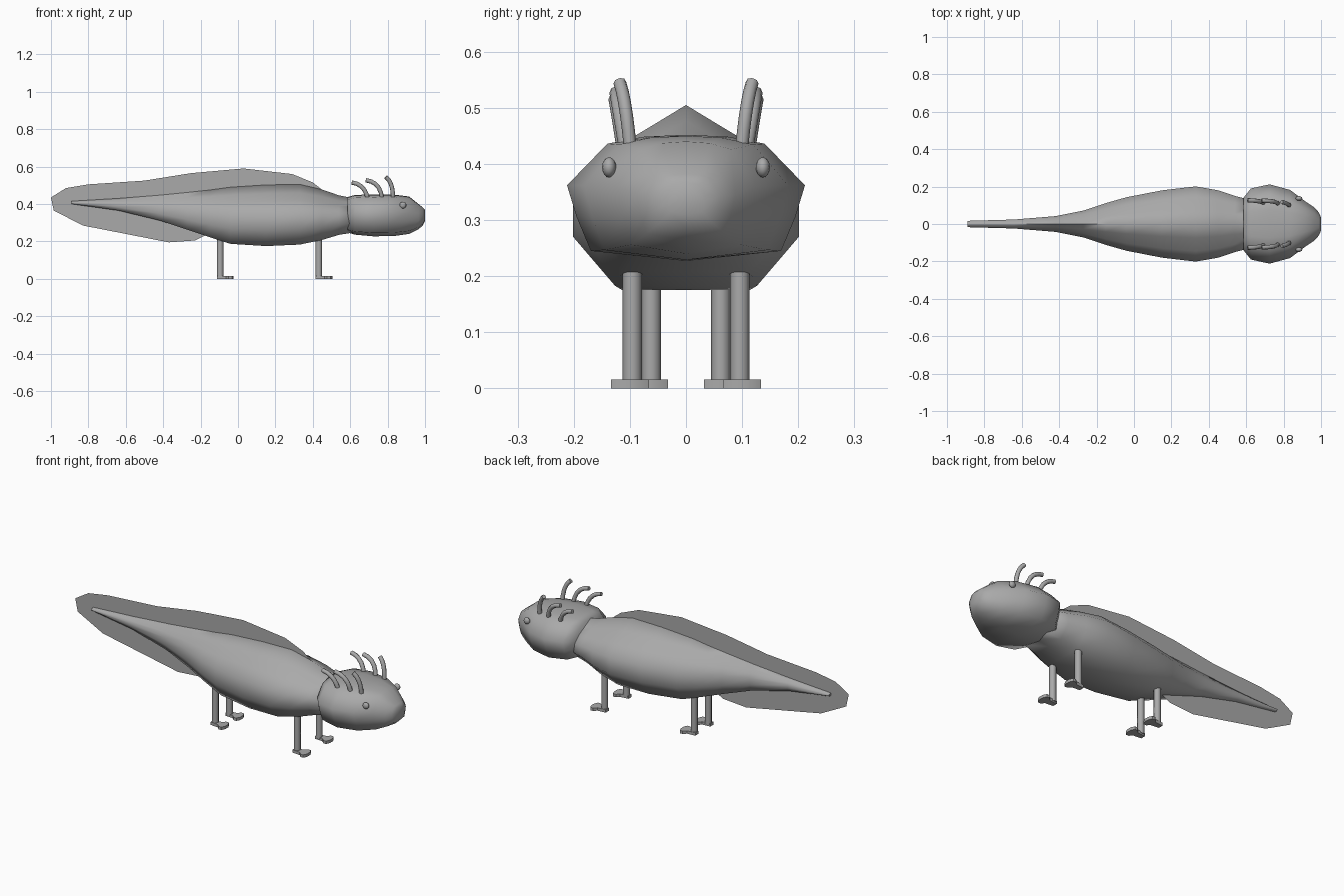
import bpy, bmesh, math
from mathutils import Vector

if "Cube" in bpy.data.objects:
    bpy.data.objects.remove(bpy.data.objects["Cube"])

skin = bpy.data.materials.new("grey_skin")
skin.diffuse_color = (0.4, 0.4, 0.4, 1)
skin.use_nodes = True
skin.node_tree.nodes["Principled BSDF"].inputs["Base Color"].default_value = skin.diffuse_color


def finish(name, bm, smooth=None):
    """Turn a bmesh into a named object; smooth is an edge angle in degrees."""
    if smooth:
        bmesh.ops.recalc_face_normals(bm, faces=bm.faces)
    me = bpy.data.meshes.new(name)
    bm.to_mesh(me)
    bm.free()
    me.materials.append(skin)
    ob = bpy.data.objects.new(name, me)
    bpy.context.collection.objects.link(ob)
    if smooth:
        bpy.ops.object.select_all(action='DESELECT')
        ob.select_set(True)
        bpy.context.view_layer.objects.active = ob
        bpy.ops.object.shade_smooth_by_angle(angle=math.radians(smooth))
    return ob


def skin_rings(bm, rings):
    """Bridge successive closed rings of points and cap both ends."""
    loops = [[bm.verts.new(p) for p in r] for r in rings]
    n = len(loops[0])
    for a, b in zip(loops, loops[1:]):
        for i in range(n):
            j = (i + 1) % n
            bm.faces.new((a[i], a[j], b[j], b[i]))
    bm.faces.new(loops[0])
    bm.faces.new(loops[-1][::-1])


def loft(name, half, stations, smooth):
    """Loft a mirrored half profile through (x, half width, bottom, top)."""
    prof = half + [(-y, z) for y, z in half[-2:0:-1]]
    bm = bmesh.new()
    skin_rings(bm, [[(x, y * w, lo + z * (hi - lo)) for y, z in prof]
                    for x, w, lo, hi in stations])
    return finish(name, bm, smooth)


def tube(name, pts, r, sides=8):
    """Round tube along a path of points."""
    pts = [Vector(p) for p in pts]
    rings = []
    for i, p in enumerate(pts):
        t = (pts[min(i + 1, len(pts) - 1)] - pts[max(i - 1, 0)]).normalized()
        u = t.cross(Vector((0, 1, 0))).normalized()
        v = t.cross(u)
        rings.append([p + r * (math.cos(a) * u + math.sin(a) * v)
                      for a in (2 * math.pi * k / sides for k in range(sides))])
    bm = bmesh.new()
    skin_rings(bm, rings)
    return finish(name, bm, 50)


# Body tapering into the tail
loft("body", [(0, 1), (.37, .86), (.72, .73), (1, .56), (1, .27), (.63, 0), (0, 0)],
     [(-.89, .017, .400, .415), (-.64, .024, .365, .430), (-.42, .042, .312, .447),
      (-.27, .072, .262, .462), (-.15, .112, .222, .475), (-.04, .143, .187, .490),
      (.15, .180, .175, .502), (.33, .201, .183, .505), (.45, .180, .208, .477),
      (.54, .150, .235, .446), (.62, .130, .248, .430)], 80)

# Broad head with a blunt snout
loft("head", [(0, 1), (.35, .985), (.66, .93), (1, .6), (.92, .35), (.8, .08), (0, 0)],
     [(.585, .140, .248, .437), (.625, .190, .236, .448), (.725, .212, .227, .452),
      (.835, .182, .229, .450), (.915, .122, .240, .440), (.965, .088, .265, .400),
      (.988, .062, .285, .382), (1.0, .035, .310, .368)], 80)

# Paper-thin tail fin on the centre line
fin = [(-1, .435), (-.92, .485), (-.8, .505), (-.5, .525), (-.25, .565), (.03, .59),
       (.29, .56), (.4, .515), (.47, .46), (.3, .42), (-.1, .33), (-.18, .23),
       (-.23, .205), (-.37, .195), (-.6, .24), (-.83, .285), (-.985, .365)]
bm = bmesh.new()
face = bm.faces.new([bm.verts.new((x, 0, z)) for x, z in fin])
bmesh.ops.triangulate(bm, faces=[face])
finish("tail_fin", bm)

for s, side in ((1, "left"), (-1, "right")):
    # Legs with flat paddle feet
    for part, x, y in (("front", .432, .096), ("rear", -.095, .062)):
        tube(f"{part}_leg_{side}", [(x, s * y, z) for z in (.008, .1, .25)], .0175)
        bm = bmesh.new()
        sole = [(-.018, -.014), (.03, -.018), (.045, -.034), (.062, -.034), (.072, -.014),
                (.072, .014), (.062, .034), (.045, .034), (.03, .018), (-.018, .014)]
        skin_rings(bm, [[(x + a, s * (y + .004) + b, z) for a, b in sole] for z in (0, .016)])
        finish(f"{part}_foot_{side}", bm, 30)

    # Three curved gill stalks
    for i, (x0, y0, bend, tip) in enumerate((
            (.695, .112, (.665, .122, .488), (.608, .127, .515)),
            (.770, .108, (.745, .120, .497), (.683, .125, .527)),
            (.829, .099, (.820, .108, .500), (.790, .118, .545)))):
        base, bend, tip = Vector((x0, y0, .425)), Vector(bend), Vector(tip)
        ctrl = 2 * bend - (base + tip) / 2
        path = []
        for k in range(6):
            t = k / 5
            p = base * (1 - t) ** 2 + ctrl * 2 * t * (1 - t) + tip * t * t
            path.append((p.x, s * p.y, p.z))
        tube(f"gill_{i + 1}_{side}", path, .0115)

    # Small bead eyes
    bm = bmesh.new()
    bmesh.ops.create_uvsphere(bm, u_segments=12, v_segments=8, radius=.018)
    for v in bm.verts:
        v.co = (v.co.x + .882, v.co.y * .7 + s * .137, v.co.z + .394)
    finish(f"eye_{side}", bm, 60)
